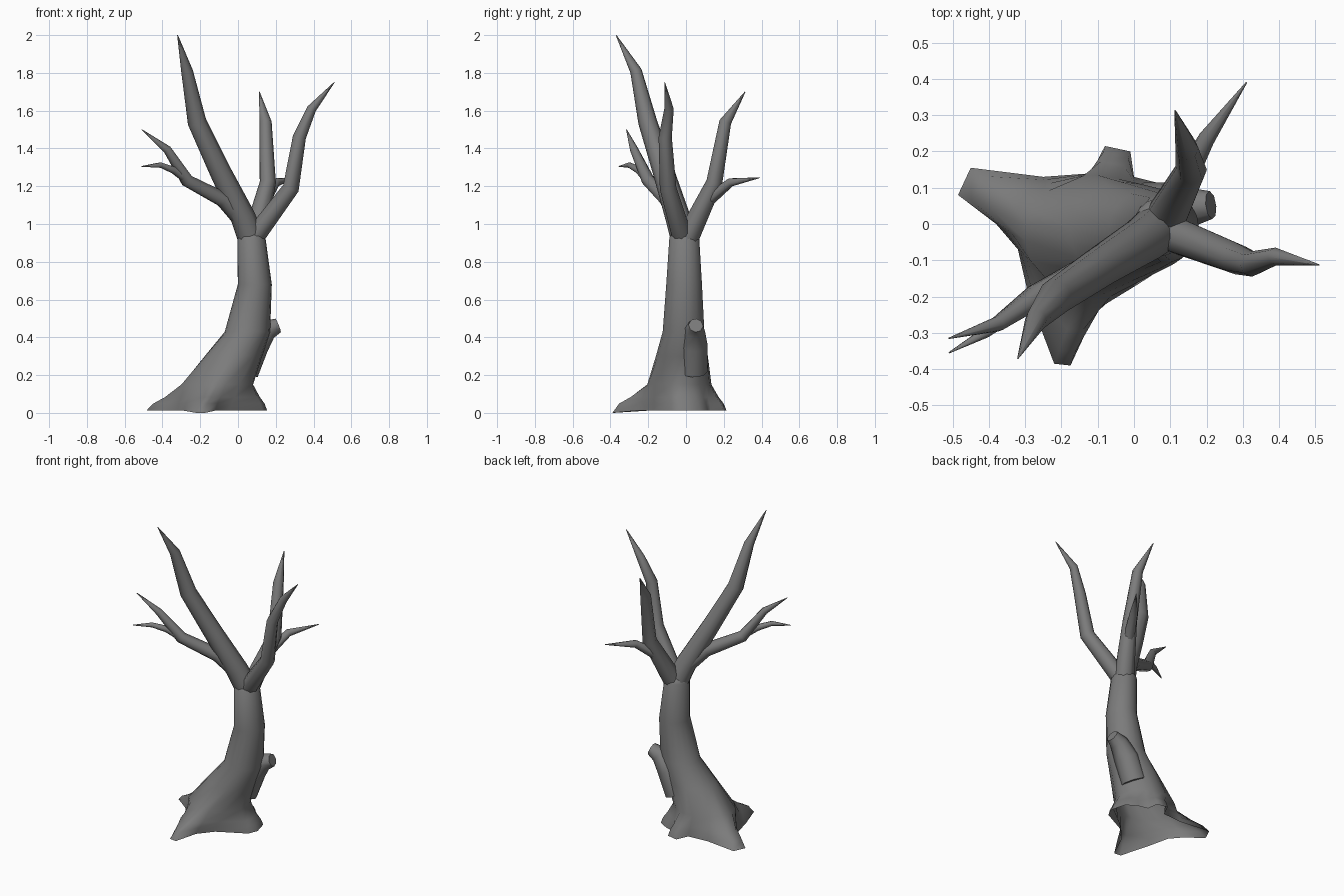
import bpy, bmesh, math
from mathutils import Vector

# Dark grey bark
bark = bpy.data.materials.new("bark")
bark.diffuse_color = (0.2, 0.2, 0.2, 1)


def loft(name, rings, cap_start=True, angle=60):
    """Skin a list of equal-length closed rings and cap the ends."""
    bm = bmesh.new()
    vs = [[bm.verts.new(p) for p in ring] for ring in rings]
    n = len(vs[0])
    for a, b in zip(vs, vs[1:]):
        for i in range(n):
            j = (i + 1) % n
            bm.faces.new((a[i], a[j], b[j], b[i]))
    if cap_start:
        bm.faces.new(vs[0][::-1])
    bm.faces.new(vs[-1])
    me = bpy.data.meshes.new(name)
    bm.to_mesh(me)
    bm.free()
    me.materials.append(bark)
    ob = bpy.data.objects.new(name, me)
    bpy.context.collection.objects.link(ob)
    bpy.ops.object.select_all(action='DESELECT')
    ob.select_set(True)
    bpy.context.view_layer.objects.active = ob
    bpy.ops.object.shade_smooth_by_angle(angle=math.radians(angle))
    return ob


def limb(name, nodes, sides=8):
    """Tapered tube through (x, y, z, radius) nodes."""
    pts = [Vector(p[:3]) for p in nodes]
    rings = []
    for k, p in enumerate(pts):
        d = pts[min(k + 1, len(pts) - 1)] - pts[max(k - 1, 0)]
        q = Vector((0, 0, 1)).rotation_difference(d.normalized())
        r = nodes[k][3]
        rings.append([p + q @ Vector((r * math.cos(a), r * math.sin(a), 0))
                      for a in (2 * math.pi * i / sides for i in range(sides))])
    return loft(name, rings)


# Trunk: open ground outline with root toes, blending up into elliptical rings
base = [(0.155, -0.02), (0.13, 0.075), (0.06, 0.115), (0.0, 0.13), (-0.01, 0.2),
        (-0.08, 0.215), (-0.115, 0.14), (-0.25, 0.13), (-0.45, 0.155),
        (-0.485, 0.08), (-0.38, 0.0), (-0.32, -0.07), (-0.29, -0.2),
        (-0.22, -0.385), (-0.175, -0.39), (-0.12, -0.26), (-0.045, -0.17),
        (0.13, -0.08)]
n = len(base)
true_ang = [math.atan2(y + 0.03, x + 0.13) % (2 * math.pi) for x, y in base]
true_ang[0] -= 0 if true_ang[0] < 1 else 2 * math.pi

# centre x, centre y, radius x, radius y, height, evenness of spacing
levels = [(-0.11, -0.035, 0.19, 0.17, 0.15, 0.4),
          (-0.025, -0.022, 0.152, 0.138, 0.30, 0.7),
          (0.05, -0.013, 0.12, 0.112, 0.43, 1),
          (0.089, -0.01, 0.09, 0.096, 0.68, 1),
          (0.071, -0.009, 0.074, 0.08, 0.93, 1),
          (0.07, -0.005, 0.05, 0.05, 0.97, 1)]
upper = []
for cx, cy, rx, ry, z, t in levels:
    ang = [a * (1 - t) + t * 2 * math.pi * i / n for i, a in enumerate(true_ang)]
    upper.append([Vector((cx + rx * math.cos(a), cy + ry * math.sin(a), z)) for a in ang])
ground = [Vector((x, y, 0 if y < -0.3 else 0.012)) for x, y in base]
lower = [ground]
for f, z in ((0.2, 0.05), (0.52, 0.083)):
    ring = [g.lerp(u, f) for g, u in zip(ground, upper[0])]
    for p in ring:
        p.z = z
    lower.append(ring)
loft("trunk", lower + upper, cap_start=False, angle=85)

# Broken branch stub flowing out of the trunk
limb("branch_stub", [(0.03, 0.035, 0.22, 0.08), (0.09, 0.04, 0.36, 0.075),
                     (0.155, 0.045, 0.44, 0.055), (0.212, 0.052, 0.463, 0.039)])

# Main branches and their twigs
limb("tall_branch", [(0.07, -0.01, 0.92, 0.07), (0.025, -0.045, 1.04, 0.066),
                     (-0.095, -0.12, 1.28, 0.057),
                     (-0.217, -0.203, 1.54, 0.05), (-0.27, -0.265, 1.81, 0.031),
                     (-0.32, -0.37, 2.0, 0.002)])
limb("left_branch", [(0.0, -0.05, 1.05, 0.05), (-0.08, -0.1, 1.13, 0.042),
                     (-0.27, -0.2, 1.23, 0.035), (-0.375, -0.275, 1.395, 0.022),
                     (-0.51, -0.315, 1.5, 0.002)])
limb("left_twig", [(-0.26, -0.2, 1.23, 0.025), (-0.34, -0.25, 1.285, 0.02),
                   (-0.41, -0.3, 1.312, 0.015), (-0.51, -0.355, 1.305, 0.002)])
limb("right_branch", [(0.10, -0.025, 0.95, 0.053), (0.28, -0.095, 1.19, 0.044),
                      (0.325, -0.11, 1.46, 0.035), (0.39, -0.09, 1.61, 0.025),
                      (0.51, -0.113, 1.75, 0.002)])
limb("back_branch", [(0.085, 0.01, 0.93, 0.06), (0.158, 0.15, 1.22, 0.043),
                     (0.146, 0.208, 1.54, 0.032), (0.113, 0.313, 1.7, 0.002)])
limb("back_twig", [(0.13, 0.1, 1.11, 0.035), (0.2, 0.235, 1.22, 0.024),
                   (0.31, 0.39, 1.245, 0.002)])
